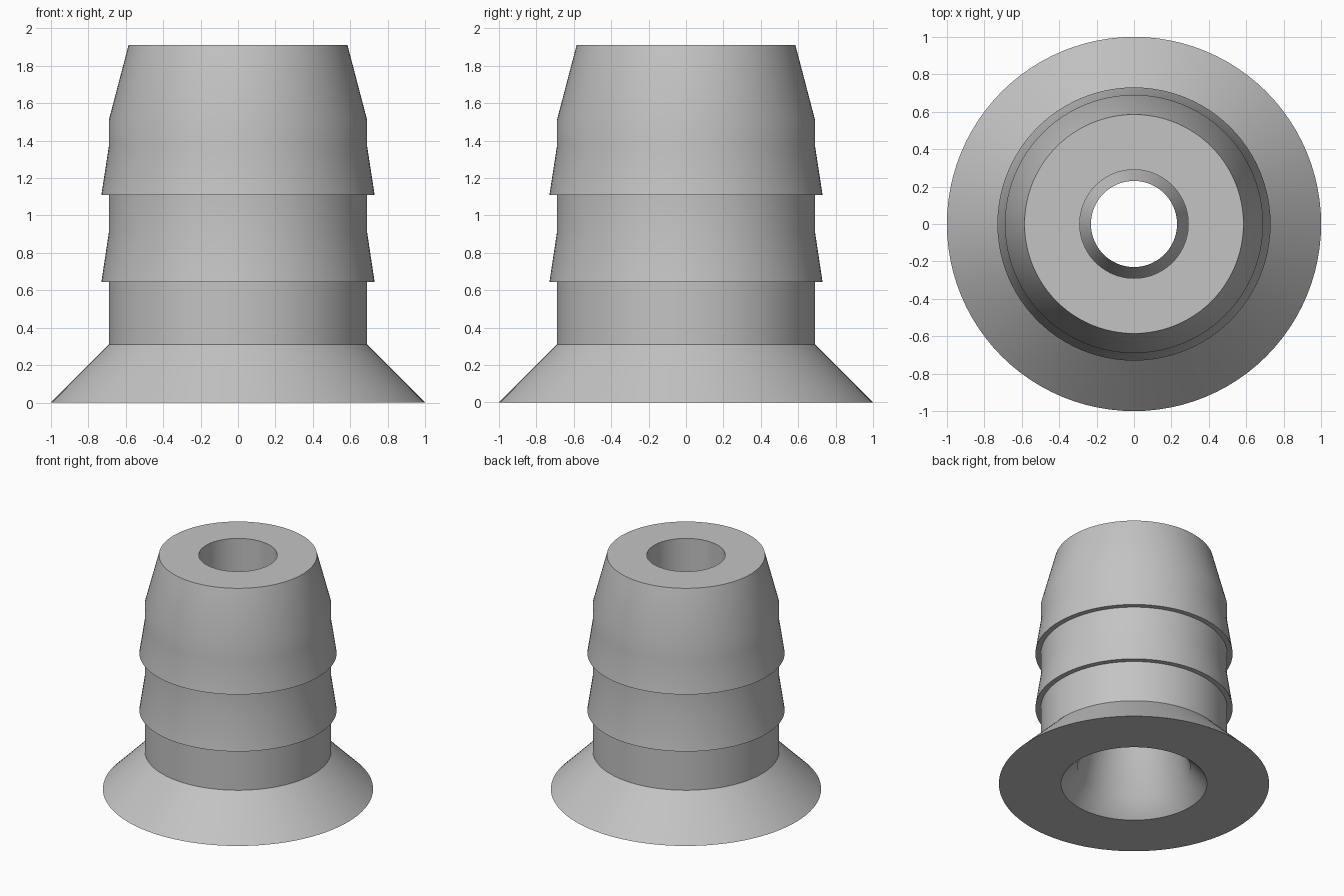
import bpy
import bmesh
import math

SEGMENTS = 96

cube = bpy.data.objects.get("Cube")
if cube:
    bpy.data.objects.remove(cube, do_unlink=True)


def make_material(name, color):
    mat = bpy.data.materials.new(name)
    mat.use_nodes = True
    mat.diffuse_color = color
    mat.node_tree.nodes["Principled BSDF"].inputs["Base Color"].default_value = color
    return mat


def barb(z_bottom, z_top, body=0.69, lip=0.73):
    """Undercut ledge followed by a taper back to the body."""
    return [(body, z_bottom), (lip, z_bottom), (body, z_top)]


def revolve(name, profile, material):
    """Spin a closed (radius, height) profile around z."""
    bm = bmesh.new()
    verts = [bm.verts.new((r, 0, z)) for r, z in profile]
    edges = [bm.edges.new((a, b)) for a, b in zip(verts, verts[1:] + verts[:1])]
    bmesh.ops.spin(bm, geom=verts + edges, cent=(0, 0, 0), axis=(0, 0, 1),
                   angle=math.tau, steps=SEGMENTS, use_merge=False)
    bmesh.ops.remove_doubles(bm, verts=bm.verts, dist=0.0001)
    bmesh.ops.recalc_face_normals(bm, faces=bm.faces)
    mesh = bpy.data.meshes.new(name)
    bm.to_mesh(mesh)
    bm.free()
    mesh.materials.append(material)
    obj = bpy.data.objects.new(name, mesh)
    bpy.context.collection.objects.link(obj)
    return obj


# Flared foot, two barbs and tapered nose
outer = [(1.0, 0.0), (0.69, 0.31)]
outer += barb(0.645, 0.91)
outer += barb(1.11, 1.37)
outer += [(0.69, 1.51), (0.585, 1.91)]

# Straight upper bore, raised throat lip and flared lower socket
inner = [(0.29, 1.91), (0.29, 0.75), (0.23, 0.9), (0.42, 0.13), (0.54, 0.0)]

grey = make_material("plain grey", (0.55, 0.55, 0.55, 1.0))
plug = revolve("barbed_plug", outer + inner, grey)

# Smooth round walls with crisp rims
bpy.ops.object.select_all(action="DESELECT")
plug.select_set(True)
bpy.context.view_layer.objects.active = plug
bpy.ops.object.shade_smooth_by_angle(angle=math.radians(30))
